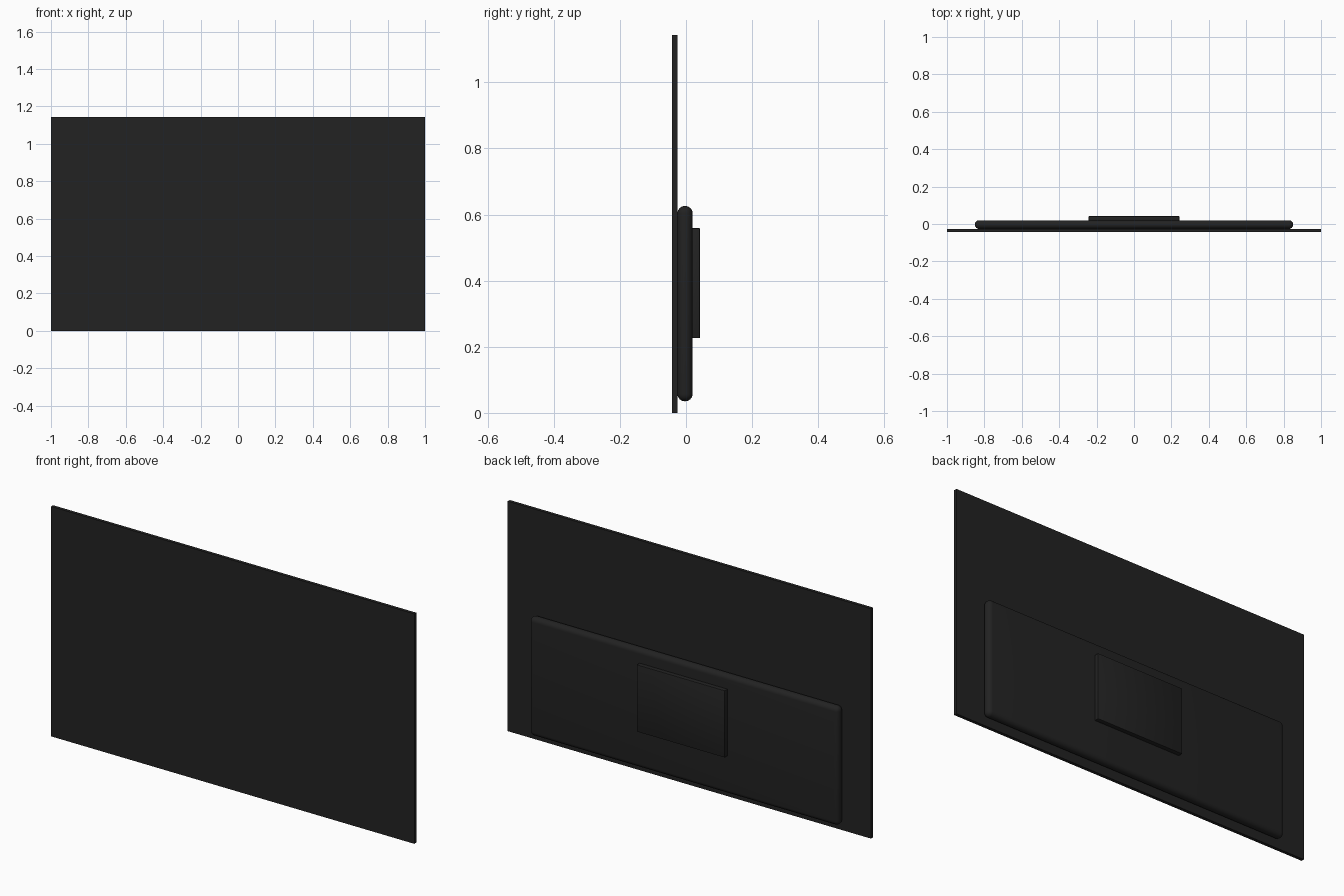
import bpy

cube = bpy.data.objects.get("Cube")
if cube:
    bpy.data.objects.remove(cube, do_unlink=True)

# Single matte black finish
black = bpy.data.materials.new("matte_black")
black.use_nodes = True
colour = (0.016, 0.016, 0.016, 1)
black.diffuse_color = colour
black.node_tree.nodes["Principled BSDF"].inputs["Base Color"].default_value = colour


def slab(name, half_width, y0, y1, z0, z1, radius=0, segments=1):
    """Box centred on x = 0, with optional rounded edges."""
    bpy.ops.mesh.primitive_cube_add(size=1, location=(0, (y0 + y1) / 2, (z0 + z1) / 2))
    ob = bpy.context.object
    ob.name = name
    ob.scale = (2 * half_width, y1 - y0, z1 - z0)
    bpy.ops.object.transform_apply(location=False, rotation=False, scale=True)
    ob.data.materials.append(black)
    if radius:
        bevel = ob.modifiers.new("rounded_edges", "BEVEL")
        bevel.width = radius
        bevel.segments = segments
        bpy.ops.object.modifier_apply(modifier=bevel.name)
        bpy.ops.object.shade_smooth_by_angle()
    return ob


# Thin screen panel
slab("screen_panel", 1.0, -0.042, -0.026, 0, 1.144)
# Rounded electronics housing on the lower back
slab("rear_housing", 0.851, -0.026, 0.02, 0.035, 0.626, 0.0225, 6)
# Wall mount plate, seated slightly into the housing
slab("mount_plate", 0.242, 0.015, 0.042, 0.226, 0.559, 0.002, 2)
